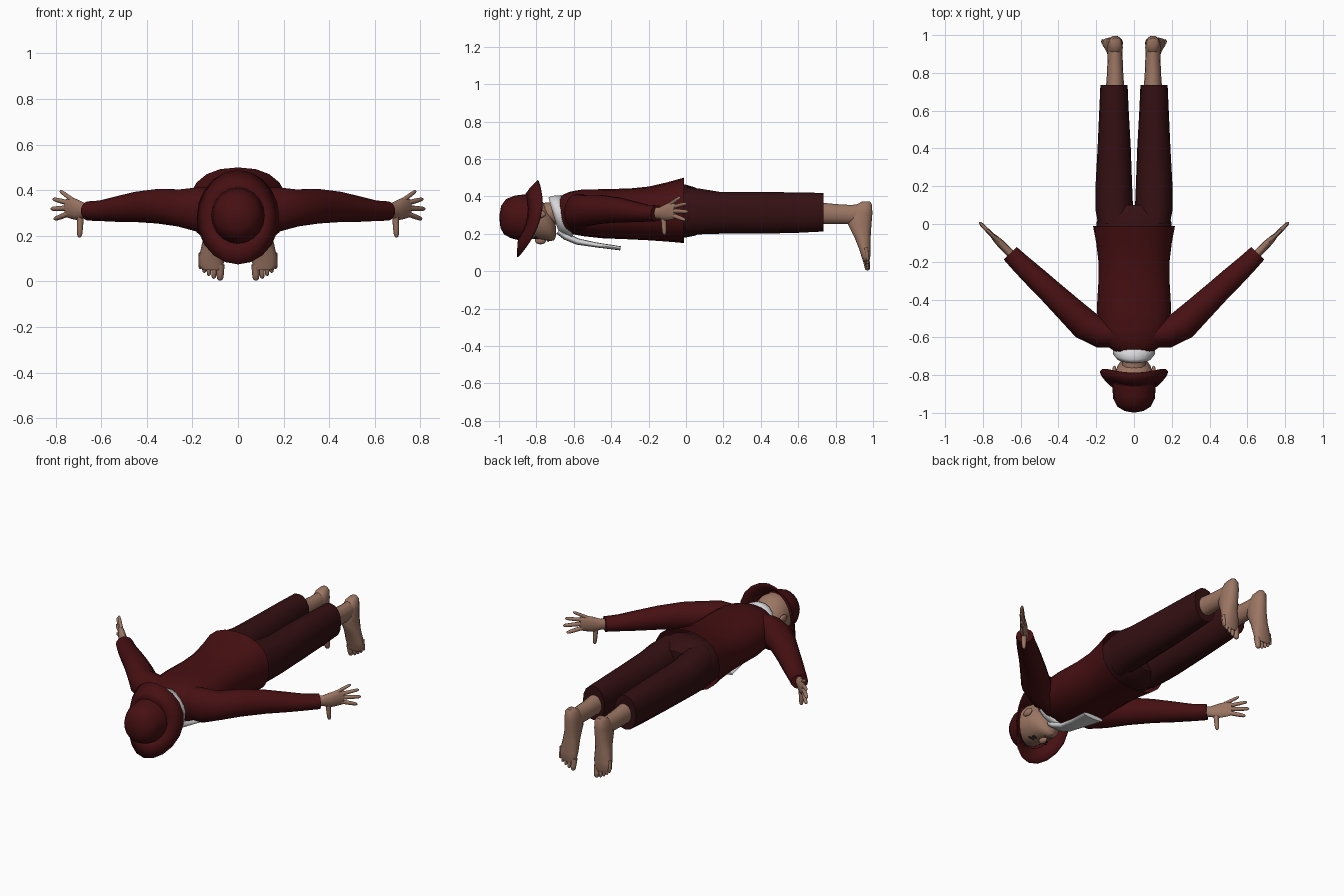
import bpy, bmesh, math
from mathutils import Vector as V


def material(name, rgb):
    m = bpy.data.materials.new(name)
    m.diffuse_color = (*rgb, 1)
    return m


RED = material("dark_red_cloth", (0.062, 0.005, 0.006))
MAROON = material("maroon_cloth", (0.034, 0.005, 0.006))
SKIN = material("skin", (0.33, 0.18, 0.125))
WHITE = material("white_cloth", (0.68, 0.68, 0.70))
DARK = material("dark_brown", (0.02, 0.012, 0.01))
LIP = material("lip", (0.22, 0.08, 0.065))


def sgn_pow(v, p):
    return math.copysign(abs(v) ** p, v)


def loft(name, rings, mat, n=18, power=2.0, cap0=True, cap1=True, thick=0, angle=50):
    """Skin rings (centre, U axis, V axis, optional offset growing to the sides)."""
    bm = bmesh.new()
    rows = []
    for ring in rings:
        c, u, v = (V(r) for r in ring[:3])
        lift = V(ring[3]) if len(ring) > 3 else V((0, 0, 0))
        row = []
        for i in range(n):
            a = 2 * math.pi * i / n
            p, q = sgn_pow(math.cos(a), 2 / power), sgn_pow(math.sin(a), 2 / power)
            row.append(bm.verts.new(c + u * p + v * q + lift * p * p))
        rows.append(row)
    for a, b in zip(rows, rows[1:]):
        for i in range(n):
            j = (i + 1) % n
            bm.faces.new((a[i], a[j], b[j], b[i]))
    if cap0:
        bm.faces.new(rows[0])
    if cap1:
        bm.faces.new(rows[-1])
    bmesh.ops.recalc_face_normals(bm, faces=bm.faces)
    me = bpy.data.meshes.new(name)
    bm.to_mesh(me)
    bm.free()
    me.materials.append(mat)
    ob = bpy.data.objects.new(name, me)
    bpy.context.collection.objects.link(ob)
    if thick:
        s = ob.modifiers.new("thickness", "SOLIDIFY")
        s.thickness = thick
        s.offset = 0
    bpy.ops.object.select_all(action="DESELECT")
    bpy.context.view_layer.objects.active = ob
    ob.select_set(True)
    bpy.ops.object.shade_smooth_by_angle(angle=math.radians(angle))
    return ob


def along_y(rows, x=0):
    """Rings across y from (y, half width, low z, high z)."""
    return [((x, y, (lo + hi) / 2), (rx, 0, 0), (0, 0, (hi - lo) / 2)) for y, rx, lo, hi in rows]


def blob(name, c, size, mat):
    """Ellipsoid."""
    rings = []
    for i in range(9):
        t = math.pi * (0.02 + 0.96 * i / 8)
        r = math.sin(t)
        rings.append(((c[0], c[1] - size[1] * math.cos(t), c[2]),
                      (size[0] * r, 0, 0), (0, 0, size[2] * r)))
    return loft(name, rings, mat, 12)


def finger(name, a, b, r, mat=SKIN):
    """Tapered digit with a rounded tip."""
    a, b = V(a), V(b)
    d = (b - a).normalized()
    u = d.cross(V((0.73, -0.68, 0.1))).normalized()
    w = d.cross(u)
    steps = [(0, 1.1), (0.35, 1.0), (0.6, 0.95), (0.88, 0.8), (0.97, 0.5), (1, 0.15)]
    return loft(name, [(a.lerp(b, t), u * r * k, w * r * k) for t, k in steps], mat, 8)


# Jacket body, flaring to an open hem
loft("jacket", along_y([
    (-0.685, 0.085, 0.25, 0.39), (-0.655, 0.13, 0.22, 0.41), (-0.62, 0.165, 0.20, 0.425),
    (-0.55, 0.188, 0.187, 0.437), (-0.45, 0.197, 0.176, 0.438), (-0.3, 0.188, 0.17, 0.442),
    (-0.2, 0.188, 0.165, 0.452), (-0.1, 0.2, 0.158, 0.475), (-0.01, 0.217, 0.15, 0.50)]),
    RED, 20, 2.3, cap1=False)

# Trouser seat
loft("trouser_seat", along_y([
    (-0.15, 0.17, 0.18, 0.43), (-0.05, 0.192, 0.175, 0.462), (0.0, 0.2, 0.18, 0.462),
    (0.05, 0.185, 0.19, 0.447), (0.1, 0.12, 0.22, 0.415)]), MAROON, 20, 2.3)

# Neck
loft("neck", along_y([(-0.78, 0.068, 0.23, 0.365), (-0.72, 0.06, 0.25, 0.37),
                      (-0.64, 0.075, 0.24, 0.39)]), SKIN, 14)

# Head, facing down
loft("head", along_y([
    (-0.975, 0.03, 0.26, 0.32), (-0.95, 0.075, 0.21, 0.375), (-0.90, 0.1, 0.18, 0.4),
    (-0.84, 0.107, 0.172, 0.405), (-0.79, 0.102, 0.17, 0.395), (-0.755, 0.089, 0.165, 0.36),
    (-0.725, 0.07, 0.16, 0.32), (-0.705, 0.045, 0.165, 0.28), (-0.696, 0.015, 0.185, 0.24)]),
    SKIN, 20)
blob("nose", (0, -0.778, 0.165), (0.016, 0.03, 0.022), SKIN)
blob("mouth", (0, -0.737, 0.163), (0.03, 0.006, 0.006), LIP)

# Hat crown and drooping brim
loft("hat_crown", [
    ((0, -0.997, 0.29), (0.012, 0, 0), (0, 0, 0.012)),
    ((0, -0.99, 0.29), (0.05, 0, 0), (0, 0.002, 0.06)),
    ((0, -0.967, 0.29), (0.088, 0, 0), (0, 0.005, 0.095)),
    ((0, -0.925, 0.29), (0.11, 0, 0), (0, 0.01, 0.114)),
    ((0, -0.87, 0.288), (0.117, 0, 0), (0, 0.02, 0.124), (0, 0.03, 0))],
    RED, 20, cap1=False)
loft("hat_brim", [
    ((0, -0.875, 0.288), (0.114, 0, 0), (0, 0.02, 0.122), (0, 0.03, 0)),
    ((0, -0.866, 0.285), (0.15, 0, 0), (0, 0.032, 0.155), (0, 0.045, 0)),
    ((0, -0.845, 0.28), (0.178, 0, 0), (0, 0.055, 0.205), (0, 0.065, 0))],
    RED, 20, cap0=False, cap1=False, thick=0.008)

# White collar and hanging neck cloth
loft("collar", [
    ((0, -0.705, 0.302), (0.088, 0, 0), (0, -0.028, 0.088)),
    ((0, -0.685, 0.298), (0.106, 0, 0), (0, -0.03, 0.1)),
    ((0, -0.635, 0.29), (0.108, 0, 0), (0, -0.03, 0.112))],
    WHITE, 18, cap0=False, cap1=False, thick=0.012)
loft("neck_cloth", [
    ((0, -0.68, 0.215), (0.05, 0, 0), (0, 0.014, 0.014)),
    ((0, -0.64, 0.185), (0.055, 0, 0), (0, 0.012, 0.016)),
    ((0, -0.58, 0.158), (0.045, 0, 0), (0, 0.006, 0.016)),
    ((0, -0.48, 0.14), (0.052, 0, 0), (0, 0.003, 0.013)),
    ((0, -0.35, 0.122), (0.068, 0, 0), (0, 0.002, 0.011))], WHITE, 16, 2.5)

for side, s in (("left", -1), ("right", 1)):
    # Facial details
    blob(side + "_eye", (s * 0.04, -0.803, 0.179), (0.017, 0.008, 0.006), DARK)
    blob(side + "_brow", (s * 0.042, -0.826, 0.18), (0.025, 0.005, 0.006), DARK)
    blob(side + "_ear", (s * 0.104, -0.785, 0.305), (0.012, 0.035, 0.022), SKIN)

    # Sleeve: x, y, z, horizontal half width, vertical half width
    rings = []
    for x, y, z, h, k in [(0.06, -0.59, 0.315, 0.07, 0.095), (0.17, -0.575, 0.315, 0.083, 0.1),
                          (0.25, -0.54, 0.322, 0.083, 0.083), (0.34, -0.455, 0.33, 0.074, 0.078),
                          (0.44, -0.36, 0.327, 0.065, 0.068), (0.52, -0.285, 0.318, 0.06, 0.058),
                          (0.60, -0.21, 0.31, 0.053, 0.046), (0.655, -0.155, 0.309, 0.048, 0.043)]:
        t = 0.35 if x < 0.2 else 0.72
        rings.append(((s * x, y, z), (s * t * h, -math.sqrt(1 - t * t) * h, 0), (0, 0, k)))
    loft(side + "_sleeve", rings, RED, 14)

    # Palm
    def hand(x, z):
        return (s * x, -0.16 + (x - 0.65) * 1.0, z)
    loft(side + "_palm", [(hand(x, z), (s * 0.73 * w, -0.68 * w, 0), (0, 0, k)) for x, z, w, k in [
        (0.62, 0.31, 0.022, 0.03), (0.67, 0.31, 0.022, 0.032), (0.70, 0.313, 0.022, 0.045),
        (0.73, 0.322, 0.018, 0.048), (0.752, 0.322, 0.012, 0.04)]], SKIN, 12)
    # Fingers and thumb
    for name, a, b, r in [("little", (0.725, 0.357), (0.78, 0.397), 0.010),
                          ("ring", (0.735, 0.342), (0.812, 0.362), 0.011),
                          ("middle", (0.74, 0.322), (0.82, 0.318), 0.012),
                          ("index", (0.735, 0.30), (0.806, 0.273), 0.012),
                          ("thumb", (0.69, 0.295), (0.695, 0.193), 0.014)]:
        finger(f"{side}_{name}_finger", hand(*a), hand(*b), r)

    # Trouser leg
    leg = [((s * x, y, (lo + hi) / 2), (rx, 0, 0), (0, 0, (hi - lo) / 2)) for x, y, rx, lo, hi in [
        (0.1, 0.0, 0.09, 0.19, 0.45), (0.105, 0.08, 0.1, 0.197, 0.44),
        (0.107, 0.18, 0.098, 0.2, 0.424), (0.105, 0.4, 0.088, 0.2, 0.423),
        (0.106, 0.6, 0.078, 0.205, 0.421), (0.106, 0.735, 0.072, 0.212, 0.418)]]
    loft(side + "_trouser_leg", leg, MAROON, 16, 2.2)

    # Ankle
    loft(side + "_ankle", along_y([(0.70, 0.05, 0.25, 0.37), (0.80, 0.043, 0.25, 0.36),
                                   (0.88, 0.04, 0.25, 0.355), (0.94, 0.038, 0.25, 0.36),
                                   (0.975, 0.03, 0.28, 0.355)], s * 0.1), SKIN, 14)
    # Foot: x, z, half width, near y, far y
    loft(side + "_foot", [((s * x, (a + b) / 2, z), (w, 0, 0), (0, (b - a) / 2, 0)) for x, z, w, a, b in [
        (0.1, 0.372, 0.018, 0.94, 0.985), (0.1, 0.355, 0.034, 0.91, 0.995),
        (0.1, 0.31, 0.041, 0.87, 0.998), (0.102, 0.25, 0.042, 0.865, 0.993),
        (0.108, 0.18, 0.047, 0.9, 0.988), (0.114, 0.11, 0.056, 0.928, 0.988),
        (0.118, 0.07, 0.054, 0.94, 0.985), (0.112, 0.05, 0.042, 0.947, 0.98)]], SKIN, 14, 2.3)
    # Toes, from big to small
    for i, (x, z, r) in enumerate([(0.077, 0.004, 0.017), (0.104, 0.012, 0.012), (0.126, 0.024, 0.011),
                                   (0.146, 0.038, 0.011), (0.163, 0.055, 0.010)]):
        finger(f"{side}_toe_{i + 1}", (s * x, 0.962, z + 0.07), (s * (x + 0.002), 0.972, z), r)
